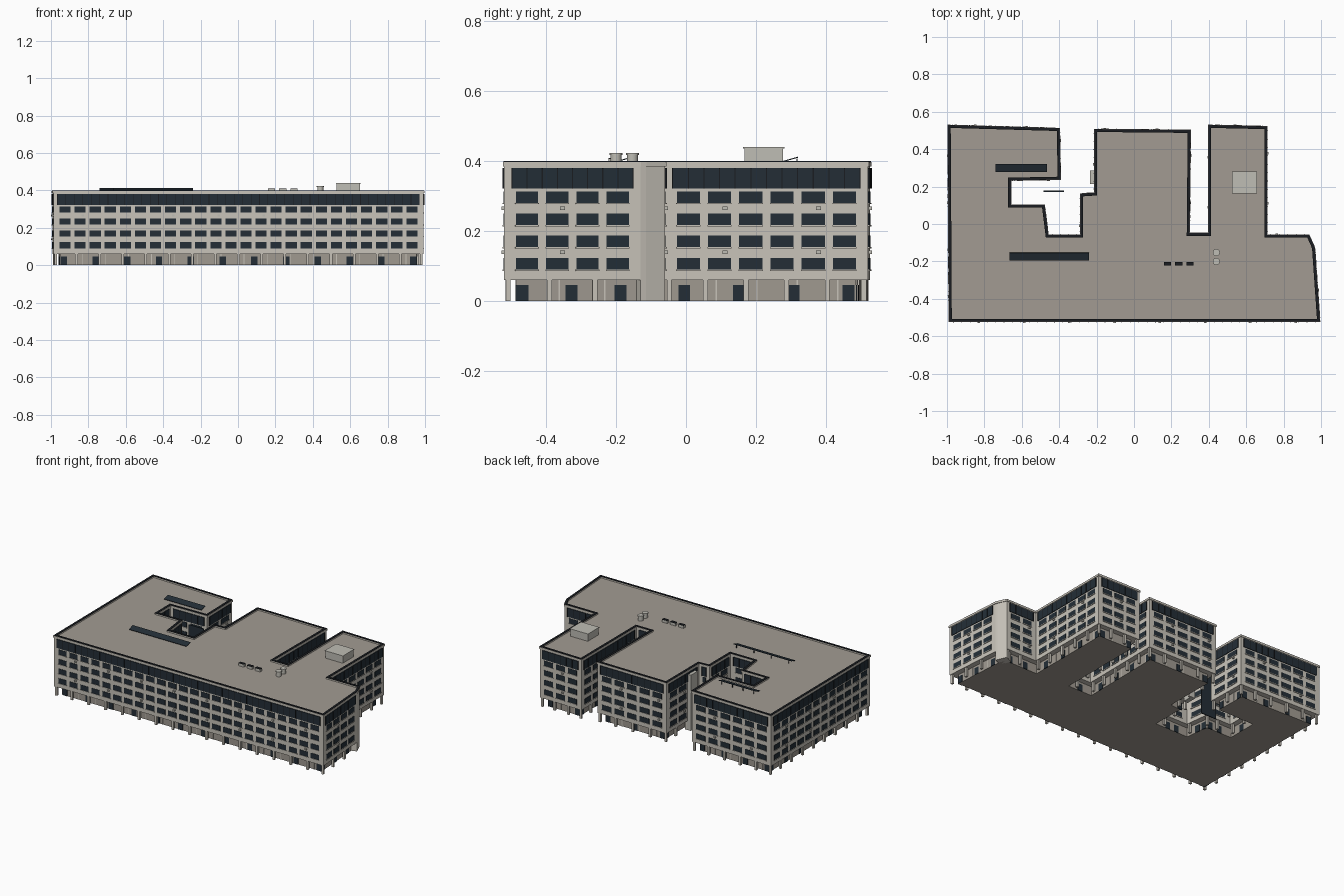
import bpy, bmesh, math
from mathutils import Vector, Matrix

cube = bpy.data.objects.get("Cube")
if cube:
    bpy.data.objects.remove(cube, do_unlink=True)


def material(name, r, g, b):
    m = bpy.data.materials.new(name)
    m.use_nodes = True
    m.diffuse_color = (r, g, b, 1)
    m.node_tree.nodes["Principled BSDF"].inputs["Base Color"].default_value = (r, g, b, 1)
    return m


WALL = material("pale stone", 0.58, 0.55, 0.49)
BASE = material("taupe panel", 0.35, 0.32, 0.28)
ROOF = material("roof grey", 0.36, 0.33, 0.29)
GLASS = material("dark blue glass", 0.017, 0.027, 0.037)
TRIM = material("near black trim", 0.010, 0.012, 0.015)
METAL = material("light metal", 0.52, 0.51, 0.46)

# Footprint, counter-clockwise
OUTLINE = [Vector(p) for p in (
    (-.987, -.52), (.992, -.52), (.965, -.13), (.96, -.115), (.935, -.06),
    (.71, -.06), (.71, .52), (.4, .527), (.4, -.05), (.295, -.05), (.3, .5),
    (-.21, .505), (-.21, .165), (-.285, .16), (-.285, -.06), (-.46, -.06),
    (-.48, .1), (-.66, .1), (-.66, .235), (-.395, .24), (-.4, .51), (-.993, .527))]
GROUND, EAVES, RECESS = 0.06, 0.385, 0.035


def edges():
    return list(zip(OUTLINE, OUTLINE[1:] + OUTLINE[:1]))


def offset(dist):
    """Outline moved outward by dist with mitred corners."""
    result = []
    for i, p in enumerate(OUTLINE):
        a = (p - OUTLINE[i - 1]).normalized()
        b = (OUTLINE[(i + 1) % len(OUTLINE)] - p).normalized()
        na, nb = Vector((a.y, -a.x)), Vector((b.y, -b.x))
        result.append(p + (na + nb) * dist / (1 + na.dot(nb)))
    return result


def finish(name, bm, *mats):
    bmesh.ops.recalc_face_normals(bm, faces=bm.faces[:])
    mesh = bpy.data.meshes.new(name)
    bm.to_mesh(mesh)
    bm.free()
    for m in mats:
        mesh.materials.append(m)
    obj = bpy.data.objects.new(name, mesh)
    bpy.context.collection.objects.link(obj)
    return obj


def prism(name, points, z0, z1, *mats):
    bm = bmesh.new()
    low = [bm.verts.new((p.x, p.y, z0)) for p in points]
    face = bm.faces.new(low)
    up = bmesh.ops.extrude_face_region(bm, geom=[face])["geom"]
    bmesh.ops.translate(bm, vec=(0, 0, z1 - z0),
                        verts=[v for v in up if isinstance(v, bmesh.types.BMVert)])
    bmesh.ops.recalc_face_normals(bm, faces=bm.faces[:])
    if len(mats) > 1:
        for f in bm.faces:
            f.material_index = int(f.normal.z > 0.9)
    return finish(name, bm, *mats)


def ring(name, outer, inner, z0, z1, mat):
    bm = bmesh.new()
    loops = [[bm.verts.new((p.x, p.y, z)) for p in offset(d)]
             for d, z in ((outer, z0), (outer, z1), (inner, z1), (inner, z0))]
    n = len(OUTLINE)
    for k in range(4):
        a, b = loops[k], loops[(k + 1) % 4]
        for i in range(n):
            j = (i + 1) % n
            bm.faces.new((a[i], a[j], b[j], b[i]))
    return finish(name, bm, mat)


def add_box(bm, lo, hi, matrix=Matrix()):
    lo, hi = Vector(lo), Vector(hi)
    size = Matrix.Diagonal((*(hi - lo), 1))
    bmesh.ops.create_cube(bm, size=1, matrix=matrix @ Matrix.Translation((lo + hi) / 2) @ size)


def box(name, lo, hi, mat, matrix=Matrix()):
    bm = bmesh.new()
    add_box(bm, lo, hi, matrix)
    return finish(name, bm, mat)


# Main volumes
prism("upper_floors", OUTLINE, GROUND, 0.389, WALL, ROOF)
prism("recessed_ground_floor", offset(-RECESS), 0, GROUND, BASE)
ring("parapet", 0.004, -0.012, EAVES, 0.397, WALL)
ring("coping", 0.002, -0.013, 0.397, 0.4, TRIM)

# Facade details, gathered by part along every outline edge
parts = {name: bmesh.new() for name in (
    "windows", "window_sills", "top_floor_glazing", "glazing_mullions", "doors",
    "ground_panel_joints", "columns", "wall_units", "solid_corner")}
for p, q in edges():
    length = (q - p).length
    d = (q - p).normalized()
    # Local frame: x along the wall, y outward, z up
    frame = Matrix(((d.x, d.y, 0, p.x), (d.y, -d.x, 0, p.y), (0, 0, 1, 0), (0, 0, 0, 1)))

    def put(part, s, width, out0, out1, z0, z1):
        add_box(parts[part], (s - width / 2, out0, z0), (s + width / 2, out1, z1), frame)

    if p.x > 0.9 and length < 0.1:
        put("solid_corner", length / 2, length, -0.06, 0, 0, GROUND)
        continue

    # Continuous glazing under the parapet
    usable = length - 0.044
    put("top_floor_glazing", length / 2, usable, -0.004, 0.004, 0.322, 0.38)
    bays = max(1, round(usable / 0.045))
    for i in range(bays + 1):
        put("glazing_mullions", 0.022 + usable * i / bays, 0.003, 0, 0.0055, 0.322, 0.38)

    # Four rows of windows with sills and a few wall units
    count = max(1, int(usable / 0.08))
    step = usable / count
    for row in range(4):
        z = 0.09 + row * 0.0635
        for i in range(count):
            s = 0.022 + (i + 0.5) * step
            put("windows", s, step * 0.74, -0.004, 0.002, z, z + 0.033)
            put("window_sills", s, step * 0.78, 0, 0.005, z - 0.004, z)
            if row in (1, 3) and i % 3 == 1:
                put("wall_units", s + 0.015, 0.014, 0, 0.008, z - 0.02, z - 0.01)

    # Ground floor doors, panel joints and outer columns
    span = length - 0.11
    gaps = max(1, round((length - 0.09) / 0.17))
    for i in range(gaps + 1 if span > 0.05 else 1):
        s = 0.055 + span * i / gaps if span > 0.05 else length / 2
        put("doors", s, 0.034, -RECESS - 0.004, -RECESS + 0.003, 0, 0.045)
    bays = max(1, round(length / 0.12))
    for i in range(bays):
        s = max(0.012, length * i / bays)
        put("columns", s, 0.014, -0.018, -0.004, 0, GROUND)
        if 0 < i:
            put("ground_panel_joints", s + 0.03, 0.004, -RECESS, -RECESS + 0.002, 0, GROUND)

colours = {"windows": GLASS, "top_floor_glazing": GLASS, "doors": GLASS,
           "glazing_mullions": TRIM, "ground_panel_joints": WALL, "wall_units": METAL}
for name, bm in parts.items():
    finish(name, bm, colours.get(name, WALL))

# Courtyard screen and service shaft
box("courtyard_glass_screen", (-.485, .172, 0), (-.375, .178, .34), GLASS)
box("service_shaft", (-.235, .215, 0), (-.205, .285, .37), METAL)

# Tilted rooftop panels
for i, (x0, x1, y) in enumerate(((-.74, -.465, .28), (-.665, -.24, -.195))):
    tilt = Matrix.Translation((0, y, .398)) @ Matrix.Rotation(math.radians(16), 4, 'X')
    box(f"roof_panel_{i + 1}", (x0, 0, 0), (x1, .043, .003), GLASS, tilt)
    legs = bmesh.new()
    for k in range(4):
        x = x0 + .02 + (x1 - x0 - .04) * k / 3
        add_box(legs, (x - .002, y + .036, .385), (x + .002, y + .039, .408))
    finish(f"roof_panel_legs_{i + 1}", legs, TRIM)

# Plant room with overhanging lid
box("plant_room", (.527, .167, .385), (.653, .278, .436), METAL)
box("plant_room_lid", (.523, .163, .436), (.657, .282, .44), METAL)

# Row of small cooling units
for i in range(3):
    x = .16 + .06 * i
    box(f"cooling_unit_{i + 1}", (x, -.221, .385), (x + .038, -.203, .406), METAL)
    box(f"cooling_unit_grille_{i + 1}", (x, -.222, .406), (x + .038, -.202, .409), TRIM)

# Round vents
for i, y in enumerate((-.2, -.153)):
    bm = bmesh.new()
    for r, z, h in ((.016, .4, .036), (.019, .42, .006)):
        bmesh.ops.create_cone(bm, cap_ends=True, segments=20, radius1=r, radius2=r, depth=h,
                              matrix=Matrix.Translation((.44, y, z)))
    vent = finish(f"round_vent_{i + 1}", bm, METAL)
    bpy.ops.object.select_all(action='DESELECT')
    vent.select_set(True)
    bpy.context.view_layer.objects.active = vent
    bpy.ops.object.shade_smooth_by_angle()
